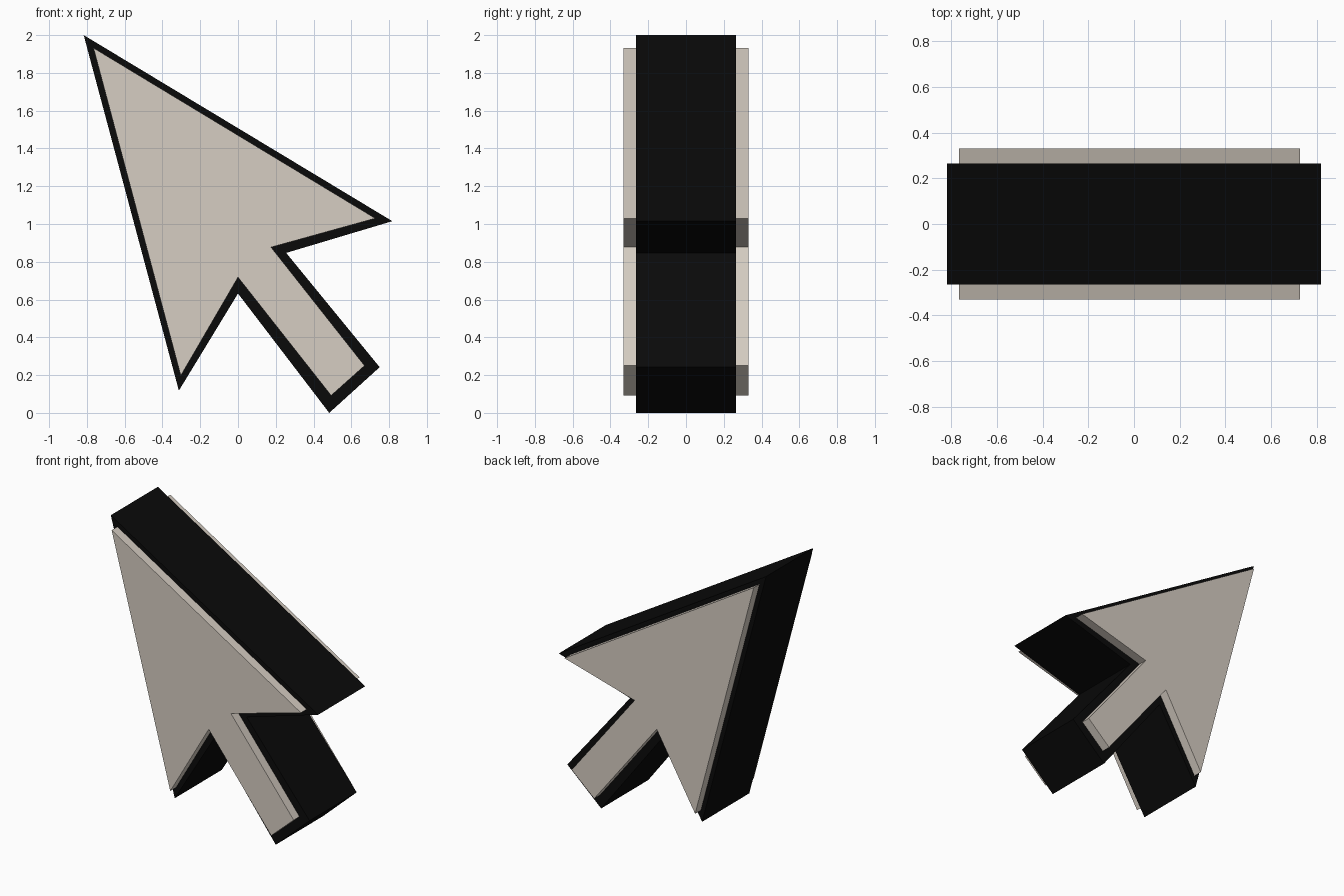
import bpy, bmesh

if "Cube" in bpy.data.objects:
    bpy.data.objects.remove(bpy.data.objects["Cube"])


def material(name, rgb):
    m = bpy.data.materials.new(name)
    m.diffuse_color = (*rgb, 1)
    m.use_nodes = True
    m.node_tree.nodes["Principled BSDF"].inputs["Base Color"].default_value = m.diffuse_color
    return m


def extruded(name, outline, half_depth, mat):
    """Prism from an (x, z) outline, centred on y = 0."""
    bm = bmesh.new()
    face = bm.faces.new([bm.verts.new((x, -half_depth, z)) for x, z in outline])
    extrusion = bmesh.ops.extrude_face_region(bm, geom=[face], use_keep_orig=True)
    moved = [g for g in extrusion["geom"] if isinstance(g, bmesh.types.BMVert)]
    bmesh.ops.translate(bm, verts=moved, vec=(0, 2 * half_depth, 0))
    bmesh.ops.recalc_face_normals(bm, faces=bm.faces)
    mesh = bpy.data.meshes.new(name)
    bm.to_mesh(mesh)
    bm.free()
    mesh.materials.append(mat)
    obj = bpy.data.objects.new(name, mesh)
    bpy.context.collection.objects.link(obj)
    return obj


black = material("black", (0.003, 0.003, 0.003))
beige = material("warm beige", (0.67, 0.61, 0.54))

# Thick dark border: tip, right barb, notch, stem end, notch, left barb
border = [(-0.817, 2.0), (0.817, 1.015), (0.255, 0.847), (0.75, 0.242),
          (0.483, 0.0), (0.0, 0.632), (-0.313, 0.118)]
extruded("arrow_border", border, 0.265, black)

# Pale fill, standing proud of the border at front and back
fill = [(-0.765, 1.932), (0.727, 1.03), (0.175, 0.877), (0.67, 0.25),
        (0.493, 0.092), (0.0, 0.718), (-0.303, 0.197)]
extruded("arrow_fill", fill, 0.33, beige)
